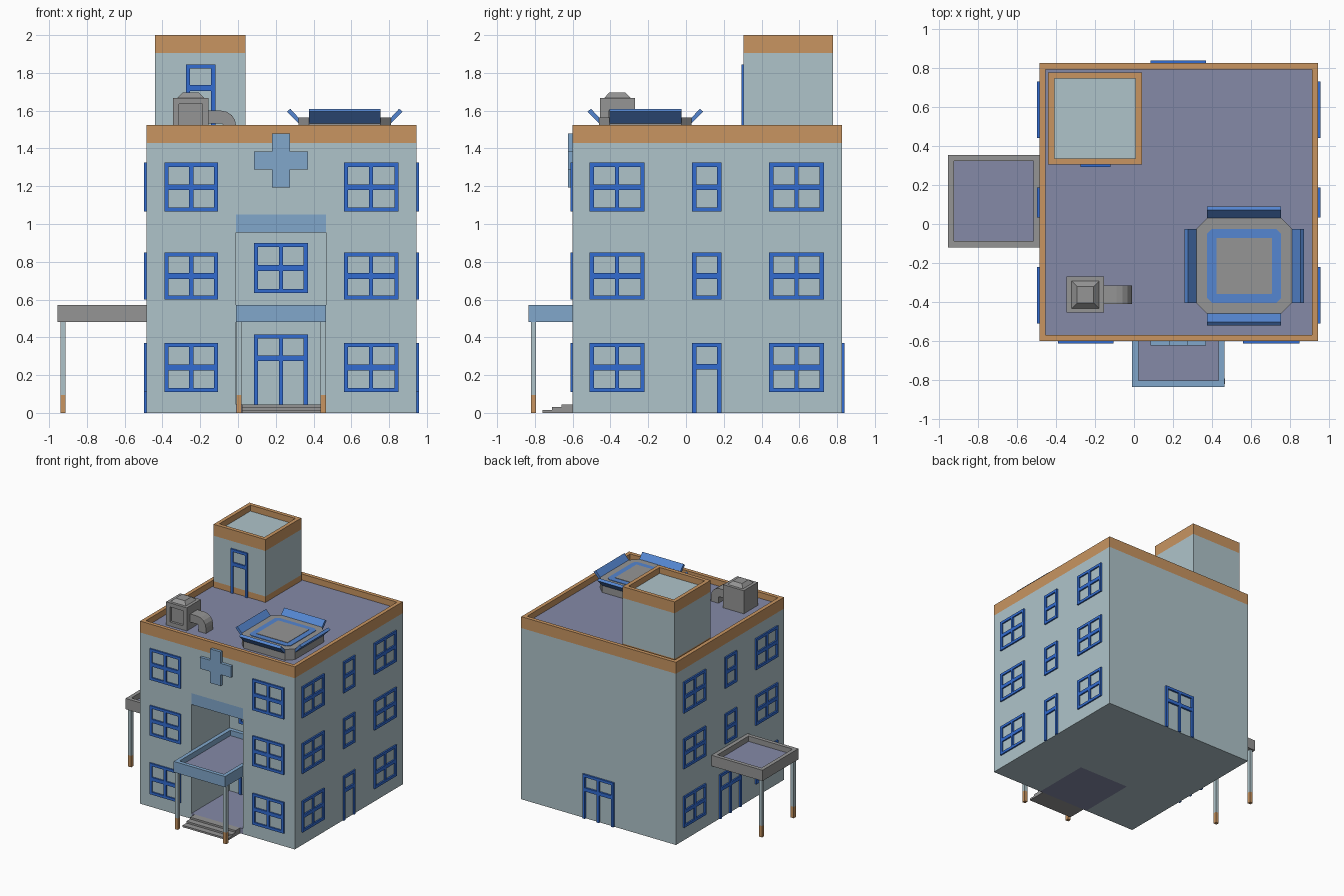
import bpy, bmesh
from mathutils import Matrix, Vector

if "Cube" in bpy.data.objects:
    bpy.data.objects.remove(bpy.data.objects["Cube"], do_unlink=True)


def material(name, rgb):
    m = bpy.data.materials.new(name)
    m.use_nodes = True
    m.diffuse_color = (*rgb, 1)
    m.node_tree.nodes["Principled BSDF"].inputs["Base Color"].default_value = (*rgb, 1)
    return m


WALL = material("pale blue wall", (.43, .55, .59))
ORANGE = material("orange trim", (.58, .30, .12))
ROOF = material("slate purple floor", (.235, .255, .39))
GREY = material("grey", (.30, .30, .30))
FRAME = material("deep blue frame", (.032, .15, .64))
PAD = material("bright blue", (.09, .24, .64))
SKY = material("sky blue trim", (.22, .39, .60))


def finish(name, bm, *mats):
    bmesh.ops.recalc_face_normals(bm, faces=bm.faces)
    mesh = bpy.data.meshes.new(name)
    bm.to_mesh(mesh)
    bm.free()
    for m in mats:
        mesh.materials.append(m)
    ob = bpy.data.objects.new(name, mesh)
    bpy.context.collection.objects.link(ob)
    return ob


def add_box(bm, x0, x1, y0, y1, z0, z1):
    place = Matrix.Translation(((x0 + x1) / 2, (y0 + y1) / 2, (z0 + z1) / 2))
    size = Matrix.Diagonal((abs(x1 - x0), abs(y1 - y0), abs(z1 - z0), 1))
    bmesh.ops.create_cube(bm, size=1, matrix=place @ size)


def box(name, mat, *bounds):
    bm = bmesh.new()
    add_box(bm, *bounds)
    return finish(name, bm, mat)


def prism(name, mat, points, offset):
    """Extrude a flat outline of 3D points along an offset."""
    bm = bmesh.new()
    face = bm.faces.new([bm.verts.new(p) for p in points])
    out = bmesh.ops.extrude_face_region(bm, geom=[face])["geom"]
    moved = [v for v in out if isinstance(v, bmesh.types.BMVert)]
    bmesh.ops.translate(bm, verts=moved, vec=offset)
    return finish(name, bm, mat)


def tray(name, rim, floor, bounds, floor_z, t=.045):
    """Box whose top is sunk to a floor of another colour."""
    bm = bmesh.new()
    add_box(bm, *bounds)
    bm.faces.ensure_lookup_table()
    top = max(bm.faces, key=lambda f: f.calc_center_median().z)
    bmesh.ops.inset_region(bm, faces=[top], thickness=t)
    top = bmesh.ops.extrude_discrete_faces(bm, faces=[top])["faces"][0]
    bmesh.ops.translate(bm, verts=top.verts, vec=(0, 0, floor_z - bounds[5]))
    top.material_index = 1
    return finish(name, bm, rim, floor)


def opening(name, side, plane, u0, u1, z0, z1, door=False, depth=.012, t=.022):
    """Raised frame with glazing bars on a wall facing the given side."""
    bm = bmesh.new()
    out = plane + depth * (1 if side in ("back", "left") else -1)

    def bar(a, b, c, d):
        if side in ("front", "back"):
            add_box(bm, a, b, min(plane, out), max(plane, out), c, d)
        else:
            add_box(bm, min(plane, out), max(plane, out), a, b, c, d)

    bar(u0, u0 + t, z0, z1)
    bar(u1 - t, u1, z0, z1)
    bar(u0 + t, u1 - t, z1 - t, z1)
    if not door:
        bar(u0 + t, u1 - t, z0, z0 + t)
    mid = z0 + .245 if door else (z0 + z1) / 2
    base = z0 if door else z0 + t
    bar(u0 + t, u1 - t, mid - .015, mid + .015)
    if u1 - u0 > .2:
        c = (u0 + u1) / 2
        bar(c - .011, c + .011, base, mid - .015)
        bar(c - .011, c + .011, mid + .015, z1 - t)
    finish(name, bm, FRAME)


# Main block with the entrance recess cut out
X0, X1, Y0, Y1 = -.485, .945, -.6, .825
E0, E1, EB = -.01, .465, -.1
body = box("main_walls", WALL, X0, X1, Y0, Y1, 0, 1.43)
cutter = box("recess_cutter", WALL, E0, E1, -1, EB, -.2, 1.05)
cutter.hide_render = True
mod = body.modifiers.new("recess", "BOOLEAN")
mod.operation, mod.object, mod.solver = "DIFFERENCE", cutter, "EXACT"
bpy.context.view_layer.objects.active = body
bpy.ops.object.modifier_apply(modifier=mod.name)
bpy.data.objects.remove(cutter, do_unlink=True)
tray("parapet_and_roof", ORANGE, ROOF, (X0, X1, Y0, Y1, 1.43, 1.525), 1.475)
box("entrance_header", SKY, E0, E1, Y0, EB, .955, 1.05)
box("entrance_floor", ROOF, E0, E1, Y0, EB, 0, .045)

# Stair tower
T = (-.44, .04, .305, .778)
box("tower_base", ORANGE, *T, 1.475, 1.525)
box("tower_walls", WALL, *T, 1.525, 1.905)
tray("tower_parapet", ORANGE, WALL, (*T, 1.905, 2.0), 1.95)
opening("tower_door", "front", .305, -.275, -.12, 1.475, 1.845, door=True)

# Windows and doors
rows = ((.11, .37), (.6, .85), (1.065, 1.325))
for i, (z0, z1) in enumerate(rows):
    for u0, u1 in ((-.39, -.105), (.56, .85)):
        opening("front_window", "front", Y0, u0, u1, z0, z1)
    for side, plane in (("left", X1), ("right", X0)):
        for u0, u1 in ((-.51, -.22), (.44, .73)):
            opening(side + "_window", side, plane, u0, u1, z0, z1)
        if i:
            opening(side + "_narrow_window", side, plane, .033, .187, z0, z1)
opening("left_door", "left", X1, .033, .187, 0, .37, door=True)
opening("right_double_door", "right", X0, -.03, .255, 0, .37, door=True)
opening("back_double_door", "back", Y1, .085, .37, 0, .37, door=True, depth=.015)
opening("entrance_double_door", "front", EB, .085, .37, .045, .415, door=True)
opening("entrance_window", "front", EB, .085, .37, .635, .9)

# Canopies and their posts
tray("entrance_canopy", SKY, ROOF, (E0, E1, -.835, EB, .48, .57), .525)
tray("side_canopy", GREY, ROOF, (-.955, X0, -.12, .355, .48, .57), .525)
for x, y in ((.005, -.807), (.452, -.807), (-.927, -.092), (-.927, .327)):
    r = .014
    box("post_foot", ORANGE, x - r, x + r, y - r, y + r, 0, .095)
    box("canopy_post", WALL, x - r, x + r, y - r, y + r, .095, .48)

# Entrance steps
for i in range(3):
    box("step", GREY, .02, .44, -.76 + .05 * i, Y0, .015 * i, .015 * (i + 1))

# Wall cross
cx, cz, a, b = .2275, 1.337, .0475, .1425
quarter = [(a, b), (a, a), (b, a)]
outline = []
for _ in range(4):
    outline += quarter
    quarter = [(z, -x) for x, z in quarter]
prism("wall_cross", SKY, [(cx + x, Y0 - .024, cz + z) for x, z in outline], (0, .024, 0))

# Roof air unit with an inset vent and a sloped cap
bm = bmesh.new()
add_box(bm, -.345, -.155, -.455, -.27, 1.475, 1.668)
bm.faces.ensure_lookup_table()
front = min(bm.faces, key=lambda f: f.calc_center_median().y)
bmesh.ops.inset_region(bm, faces=[front], thickness=.048)
front = bmesh.ops.extrude_discrete_faces(bm, faces=[front])["faces"][0]
bmesh.ops.translate(bm, verts=front.verts, vec=(0, .02, 0))
finish("air_unit", bm, GREY)
bm = bmesh.new()
add_box(bm, -.32, -.18, -.433, -.293, 1.668, 1.695)
for v in bm.verts:
    if v.co.z > 1.68:
        v.co.x = -.25 + (v.co.x + .25) * .62
        v.co.y = -.363 + (v.co.y + .363) * .62
finish("air_unit_cap", bm, GREY)

# Bent duct
bend = [Matrix.Rotation(k * .3927, 2) @ Vector((0, 1)) for k in range(0, -5, -1)]
corner = Vector((-.09, 1.52))
path = [corner + d * .08 for d in bend] + [Vector((-.01, 1.475)), Vector((-.08, 1.475))]
path += [corner + d * .012 for d in reversed(bend)]
path += [Vector((-.155, 1.532)), Vector((-.155, 1.6))]
prism("air_duct", GREY, [(p.x, -.41, p.y) for p in path], (0, .095, 0))


# Landing pad with plain marking and tilted edge panels
def cut_square(h, c, z):
    corners = [(h, h - c), (h - c, h), (c - h, h), (-h, h - c),
               (-h, c - h), (c - h, -h), (h - c, -h), (h, c - h)]
    return [(.565 + x, -.215 + y, z) for x, y in corners]


prism("pad_platform", GREY, cut_square(.245, .055, 1.475), (0, 0, .09))
prism("pad_marking", PAD, cut_square(.19, .025, 1.565), (0, 0, .004))
prism("pad_centre", GREY, cut_square(.143, .002, 1.569), (0, 0, .003))
profile = ((.242, 1.56), (.288, 1.61), (.306, 1.595), (.242, 1.53))
for k in range(4):
    panel = prism("pad_edge_panel", PAD, [(d, -.19, z) for d, z in profile], (0, .38, 0))
    turn = Matrix.Rotation(k * 1.5707963, 4, "Z")
    panel.data.transform(Matrix.Translation((.565, -.215, 0)) @ turn)
